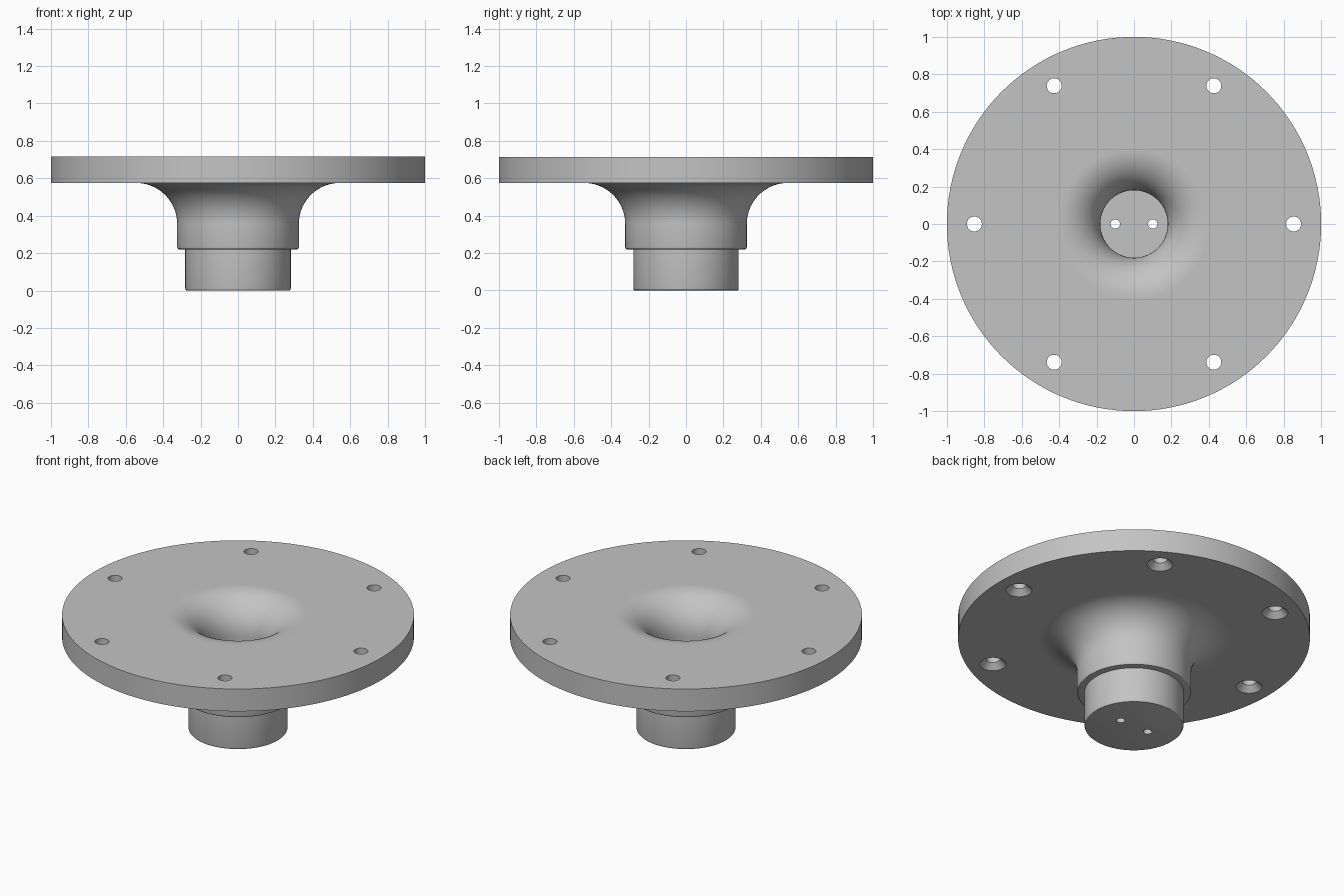
import bpy
import bmesh
from math import sin, cos, pi, radians
from mathutils import Matrix, Vector

cube = bpy.data.objects.get("Cube")
if cube:
    bpy.data.objects.remove(cube)

TOP, UNDER, STEP, FLOOR = 0.715, 0.575, 0.22, 0.14
HUB_R, SPIGOT_R, BORE_R, FILLET = 0.325, 0.282, 0.18, 0.22


def arc(cx, cz, r, start, end, steps):
    """Points on a circular arc in the radius/height plane, angles in degrees."""
    angles = [radians(start + (end - start) * i / steps) for i in range(steps + 1)]
    return [(cx + r * cos(a), cz + r * sin(a)) for a in angles]


def lathe(bm, profile, segments, centre=(0, 0)):
    """Revolve a radius/height profile that starts and ends on the axis."""
    x, y = centre
    verts = [bm.verts.new((x + r, y, z)) for r, z in profile]
    edges = [bm.edges.new(pair) for pair in zip(verts, verts[1:])]
    made = bmesh.ops.spin(bm, geom=verts + edges, cent=(x, y, 0), axis=(0, 0, 1),
                          angle=2 * pi, steps=segments, use_merge=False)
    bmesh.ops.remove_doubles(bm, verts=bm.verts[:], dist=0.0001)
    bmesh.ops.recalc_face_normals(bm, faces=bm.faces[:])


def make_object(name, bm):
    mesh = bpy.data.meshes.new(name)
    bm.to_mesh(mesh)
    bm.free()
    obj = bpy.data.objects.new(name, mesh)
    bpy.context.collection.objects.link(obj)
    return obj


# Colour
steel = bpy.data.materials.new("satin grey metal")
steel.use_nodes = True
colour = (0.55, 0.55, 0.55, 1)
steel.diffuse_color = colour
steel.node_tree.nodes["Principled BSDF"].inputs["Base Color"].default_value = colour

# Turned body: spigot, hub, flared neck, flange and blind flared bore
soft = 0.01
profile = [(0, 0)]
profile += arc(SPIGOT_R - soft, soft, soft, -90, 0, 3)
profile += [(SPIGOT_R, STEP)]
profile += arc(HUB_R - soft, STEP + soft, soft, -90, 0, 3)
profile += arc(HUB_R + FILLET, UNDER - FILLET, FILLET, 180, 90, 20)
profile += [(HUB_R + FILLET + soft, UNDER), (1, UNDER), (1, TOP)]
profile += [(BORE_R + FILLET + soft, TOP)]
profile += arc(BORE_R + FILLET, TOP - FILLET, FILLET, 90, 180, 20)
profile += [(BORE_R, FLOOR), (0, FLOOR)]
bm = bmesh.new()
lathe(bm, profile, 128)
body = make_object("flanged_hub", bm)
body.data.materials.append(steel)

# Cutters: six holes countersunk from below, and two pin holes in the floor
bm = bmesh.new()
hole, sink, depth = 0.04, 0.074, 0.034
screw = [(0, UNDER - 0.02), (sink + 0.02, UNDER - 0.02), (hole, UNDER + depth),
         (hole, TOP + 0.05), (0, TOP + 0.05)]
for i in range(6):
    a = i * pi / 3
    lathe(bm, screw, 32, (0.853 * cos(a), 0.853 * sin(a)))
pin = [(0, -0.05), (0.025, -0.05), (0.025, FLOOR + 0.05), (0, FLOOR + 0.05)]
for side in (-1, 1):
    lathe(bm, pin, 24, (0.1 * side, 0))
cutter = make_object("hole_cutters", bm)
cutter.data.materials.append(steel)
cutter.hide_render = True

# Drill the holes, then drop the cutters
drill = body.modifiers.new("drill", 'BOOLEAN')
drill.operation = 'DIFFERENCE'
drill.solver = 'EXACT'
drill.object = cutter
bpy.ops.object.select_all(action='DESELECT')
bpy.context.view_layer.objects.active = body
body.select_set(True)
bpy.ops.object.modifier_apply(modifier=drill.name)
bpy.data.objects.remove(cutter)

bpy.ops.object.shade_smooth_by_angle(angle=radians(30))
